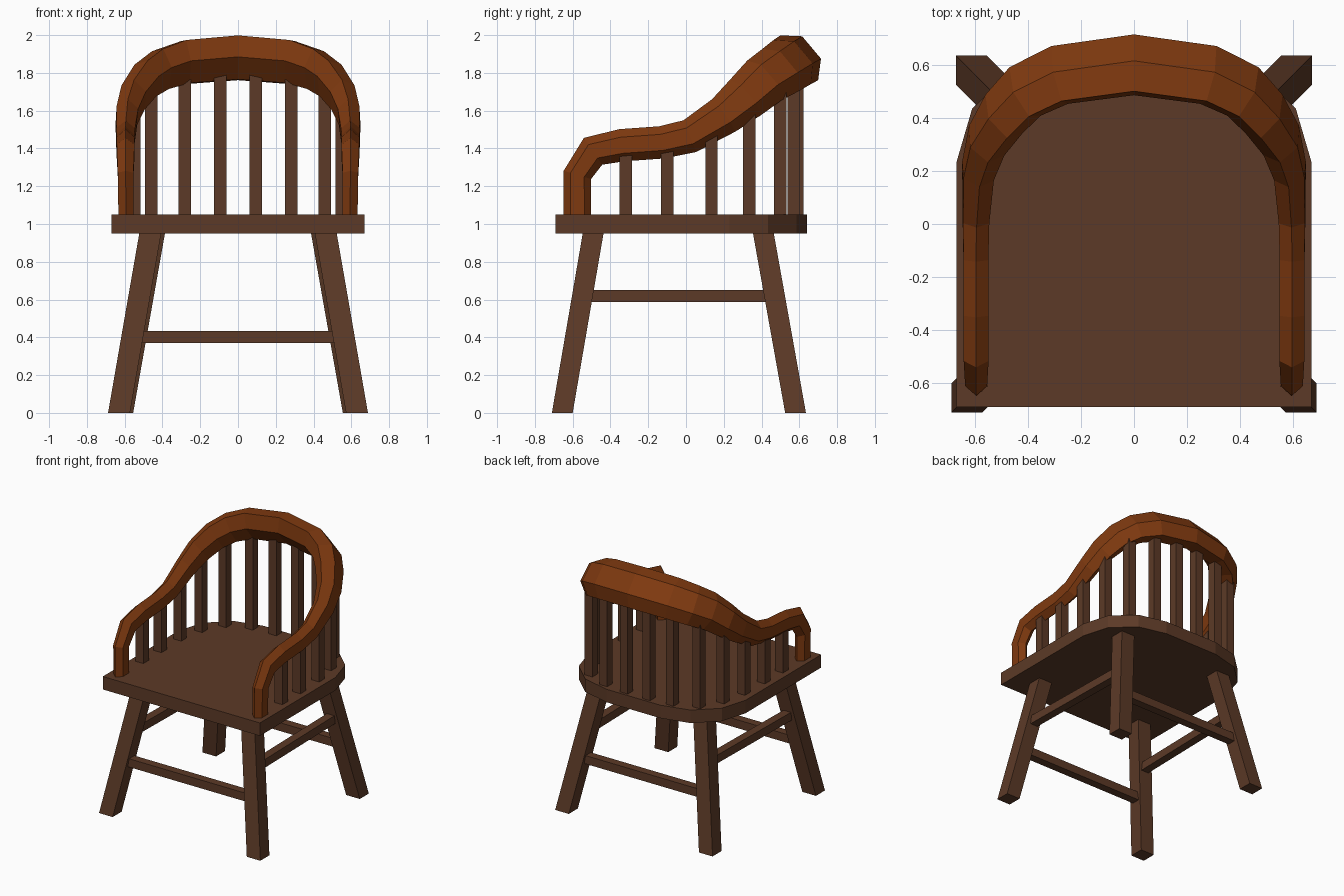
import bpy, bmesh, math
from mathutils import Vector

if "Cube" in bpy.data.objects:
    bpy.data.objects.remove(bpy.data.objects["Cube"])


def material(name, rgb):
    m = bpy.data.materials.new(name)
    m.diffuse_color = (*rgb, 1)
    m.use_nodes = True
    m.node_tree.nodes["Principled BSDF"].inputs["Base Color"].default_value = m.diffuse_color
    return m


DARK = material("dark brown wood", (0.107, 0.042, 0.020))
RED = material("reddish brown wood", (0.215, 0.042, 0.005))


def skin(name, rings, mat, cap_end=True, mirror=False):
    """Join equal-sized rings of points into a tube, optionally mirrored in x."""
    bm = bmesh.new()
    rows = [[bm.verts.new(p) for p in r] for r in rings]
    n = len(rows[0])
    for a, b in zip(rows, rows[1:]):
        for i in range(n):
            j = (i + 1) % n
            bm.faces.new((a[i], a[j], b[j], b[i]))
    bm.faces.new(rows[0][::-1])
    if cap_end:
        bm.faces.new(rows[-1])
    bmesh.ops.recalc_face_normals(bm, faces=bm.faces)
    if not cap_end:  # open end sits on the mirror plane: orient by the start cap
        bm.faces.ensure_lookup_table()
        if bm.faces[-1].normal.z > 0:
            bmesh.ops.reverse_faces(bm, faces=bm.faces)
    me = bpy.data.meshes.new(name)
    bm.to_mesh(me)
    bm.free()
    me.materials.append(mat)
    ob = bpy.data.objects.new(name, me)
    bpy.context.collection.objects.link(ob)
    if mirror:
        mod = ob.modifiers.new("mirror", 'MIRROR')
        mod.use_clip = True
    return ob


def bar(name, a, b, u, v, mat=DARK, mirror=False):
    """Bar from a to b whose end faces are spanned by half-axes u and v."""
    u, v = Vector(u), Vector(v)
    rings = [[Vector(p) + su * u + sv * v
              for su, sv in ((-1, -1), (1, -1), (1, 1), (-1, 1))] for p in (a, b)]
    return skin(name, rings, mat, mirror=mirror)


# Seat: extruded outline with a rounded back
half = [(.67, -.69), (.67, .23), (.61, .435), (.45, .585), (.23, .64)]
outline = half + [(-x, y) for x, y in reversed(half)]
skin("seat", [[(x, y, z) for x, y in outline] for z in (.95, 1.05)], DARK)

# Splayed legs
bar("front_legs", (.63, -.655, 0), (.463, -.49, .96), (.058, 0, 0), (0, .055, 0), mirror=True)
bar("back_legs", (.613, .58, 0), (.443, .408, .96), (.058, 0, 0), (0, .055, 0), mirror=True)

# Stretchers between the legs
for name, y in (("front_stretcher", -.585), ("back_stretcher", .508)):
    bar(name, (-.53, y, .402), (.53, y, .402), (0, .032, 0), (0, 0, .032))
bar("side_stretchers", (.522, -.54, .618), (.503, .46, .618),
    (.032, 0, 0), (0, 0, .032), mirror=True)

# Spindles: x, y and top height, ending inside the rail
spindles = [(.593, -.32, 1.40), (.593, -.10, 1.41), (.588, .135, 1.50),
            (.55, .335, 1.64), (.46, .498, 1.75), (.283, .57, 1.82), (.095, .588, 1.84)]
for i, (x, y, top) in enumerate(spindles):
    bar(f"spindles_{i + 1}", (x, y, 1.04), (x, y, top), (.033, 0, 0), (0, .033, 0), mirror=True)

# Arm and back rail: six-sided section swept from the front post to the middle
# of the back; each station is x, y, z, size, inward tilt in degrees
stations = [(.593, -.575, 1.04, .85, 0), (.595, -.575, 1.26, .88, 0),
            (.595, -.492, 1.385, 1.0, 0), (.595, -.34, 1.417, 1.0, 0),
            (.596, -.13, 1.432, 1.0, 0), (.596, .02, 1.465, 1.05, 2),
            (.588, .20, 1.575, 1.23, 8), (.555, .315, 1.67, 1.45, 18),
            (.49, .415, 1.76, 1.62, 28), (.41, .50, 1.815, 1.72, 35),
            (.28, .562, 1.857, 1.78, 39), (0, .60, 1.88, 1.80, 40)]
section = [(.086, 0), (.043, .047), (-.043, .047), (-.086, 0), (-.043, -.047), (.043, -.047)]
pts = [Vector(s[:3]) for s in stations]
rings = []
for i, (x, y, z, size, tilt) in enumerate(stations):
    if i == 0:
        t = Vector((0, 0, 1))
    elif i == len(pts) - 1:
        t = Vector((-1, 0, 0))
    else:
        t = ((pts[i + 1] - pts[i]).normalized() + (pts[i] - pts[i - 1]).normalized()).normalized()
    out = Vector((1, 0, 0)) if i < 5 else Vector((t.y, -t.x, 0)).normalized()
    up = out.cross(t).normalized()
    c, s = math.cos(math.radians(tilt)), math.sin(math.radians(tilt))
    u, v = up * c - out * s, out * c + up * s
    rings.append([pts[i] + size * (a * u + b * v) for a, b in section])
skin("arm_and_back_rail", rings, RED, cap_end=False, mirror=True)
